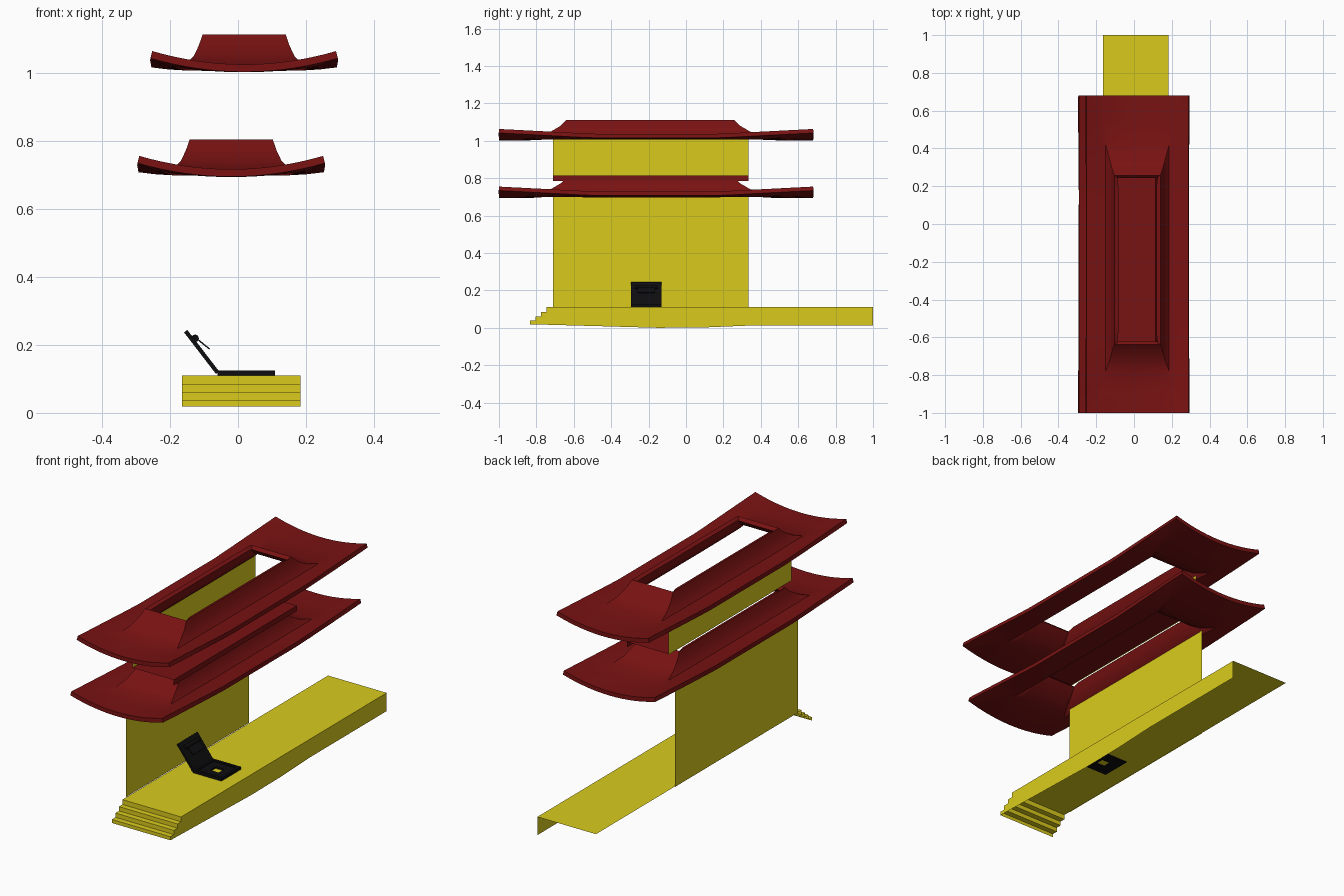
import bpy, math

if "Cube" in bpy.data.objects:
    bpy.data.objects.remove(bpy.data.objects["Cube"])


def material(name, rgb):
    m = bpy.data.materials.new(name)
    m.diffuse_color = (*rgb, 1)
    m.use_nodes = True
    m.node_tree.nodes["Principled BSDF"].inputs["Base Color"].default_value = m.diffuse_color
    return m


RED = material("red", (0.19, 0.006, 0.006))
YELLOW = material("yellow", (0.70, 0.60, 0.012))
BLACK = material("black", (0.004, 0.004, 0.005))


def mesh_object(name, verts, faces, mat):
    me = bpy.data.meshes.new(name)
    me.from_pydata(verts, [], faces)
    me.materials.append(mat)
    ob = bpy.data.objects.new(name, me)
    bpy.context.collection.objects.link(ob)
    return ob


def box(name, x, y, z, mat):
    v = [(a, b, c) for a in x for b in y for c in z]
    f = [(0, 1, 3, 2), (4, 6, 7, 5), (0, 4, 5, 1), (2, 3, 7, 6), (0, 2, 6, 4), (1, 5, 7, 3)]
    return mesh_object(name, v, f, mat)


def strip(name, profile, x, mat):
    """Sheet swept across x from a (y, z) profile."""
    v = [(a, p, q) for p, q in profile for a in x]
    f = [(2 * i, 2 * i + 1, 2 * i + 3, 2 * i + 2) for i in range(len(profile) - 1)]
    return mesh_object(name, v, f, mat)


# Roofs: rectangular rings running from the upturned eave to the open hump
N = 16
# half x, half y, centre y, z at end middles, z at side middles, z at corners
RINGS = [
    (0.270, 0.840, -0.160, 0.024, 0.037, 0.063),
    (0.220, 0.720, -0.170, 0.023, 0.031, 0.042),
    (0.168, 0.600, -0.180, 0.026, 0.026, 0.028),
    (0.148, 0.535, -0.190, 0.048, 0.048, 0.048),
    (0.133, 0.480, -0.190, 0.080, 0.080, 0.080),
    (0.122, 0.448, -0.190, 0.112, 0.112, 0.112),
]


def ring(hx, hy, cy, z_end, z_side, z_corner):
    pts = []
    corners = [(-1, -1), (1, -1), (1, 1), (-1, 1)]
    for s in range(4):
        a, b = corners[s], corners[(s + 1) % 4]
        for i in range(N):
            t = i / N
            u, w = a[0] + (b[0] - a[0]) * t, a[1] + (b[1] - a[1]) * t
            if s % 2 == 0:
                z = z_end + (z_corner - z_end) * u * u
            else:
                z = z_side + (z_corner - z_side) * max(0, (abs(w) - 0.4) / 0.6)
            pts.append((u * hx, cy + w * hy, z))
    return pts


def roof(name, cx, z0):
    verts, faces, n = [], [], 4 * N
    for r in RINGS:
        verts += ring(*r)
    for k in range(len(RINGS) - 1):
        for i in range(n):
            j = (i + 1) % n
            faces.append((k * n + i, k * n + j, (k + 1) * n + j, (k + 1) * n + i))
    ob = mesh_object(name, verts, faces, RED)
    ob.location = (cx, 0, z0)
    sol = ob.modifiers.new("thickness", "SOLIDIFY")
    sol.thickness = 0.022
    sol.offset = -1
    bpy.ops.object.select_all(action="DESELECT")
    ob.select_set(True)
    bpy.context.view_layer.objects.active = ob
    bpy.ops.object.modifier_apply(modifier="thickness")
    bpy.ops.object.shade_smooth_by_angle(angle=math.radians(35))


roof("upper_roof", 0.018, 1.0)
roof("lower_roof", -0.02, 0.692)

# Back walls of the two storeys (single sheets)
for name, x, z0, z1 in (("lower_wall", -0.168, 0.11, 0.72), ("upper_wall", -0.13, 0.81, 1.02)):
    mesh_object(name, [(x, -0.71, z0), (x, 0.335, z0), (x, 0.335, z1), (x, -0.71, z1)],
                [(0, 1, 2, 3)], YELLOW)

# Upper floor: sheet with a lip along the right side
mesh_object("upper_floor",
            [(-0.13, -0.71, 0.814), (0.115, -0.71, 0.814), (0.115, 0.335, 0.814),
             (-0.13, 0.335, 0.814), (0.115, -0.71, 0.785), (0.115, 0.335, 0.785)],
            [(0, 1, 2, 3), (1, 4, 5, 2)], RED)

# Platform: steps and deck as one sheet, plus a right side panel
steps = [(-0.835, 0.019), (-0.835, 0.038), (-0.805, 0.038), (-0.805, 0.061), (-0.775, 0.061),
         (-0.775, 0.084), (-0.745, 0.084), (-0.745, 0.11), (1.0, 0.11)]
strip("deck_and_steps", steps, (-0.165, 0.183), YELLOW)
bottom = [(1.0, 0.012), (0.34, 0.012), (0.1, 0.002), (-0.15, 0.0), (-0.4, 0.007)]
side = steps + bottom
mesh_object("platform_side", [(0.183, y, z) for y, z in side], [tuple(range(len(side)))], YELLOW)

# Open case: tray with raised rim and a small gap in its floor
X0, X1, Y0, Y1 = -0.06, 0.108, -0.295, -0.13
Z = (0.106, 0.118)
box("tray_floor_left", (X0, 0.0), (Y0, Y1), Z, BLACK)
box("tray_floor_right", (0.05, X1), (Y0, Y1), Z, BLACK)
box("tray_floor_front", (0.0, 0.05), (Y0, -0.235), Z, BLACK)
box("tray_floor_back", (0.0, 0.05), (-0.19, Y1), Z, BLACK)
R = (0.118, 0.125)
box("tray_rim_front", (X0, X1), (Y0, Y0 + 0.015), R, BLACK)
box("tray_rim_back", (X0, X1), (Y1 - 0.015, Y1), R, BLACK)
box("tray_rim_left", (X0, X0 + 0.015), (Y0 + 0.015, Y1 - 0.015), R, BLACK)
box("tray_rim_right", (X1 - 0.015, X1), (Y0 + 0.015, Y1 - 0.015), R, BLACK)

# Lid, tilted back from the hinge
lid = box("lid", (0, 0.154), (Y0, Y1), (-0.006, 0.006), BLACK)
lid.location = (X0, 0, 0.118)
lid.rotation_euler = (0, math.radians(180 + 52.5), 0)

# Roller and thin flap on the lid
bpy.ops.mesh.primitive_cylinder_add(vertices=16, radius=0.011, depth=0.12,
                                    location=(-0.126, -0.2125, 0.219),
                                    rotation=(math.pi / 2, 0, 0))
roller = bpy.context.object
roller.name = "lid_roller"
roller.data.materials.append(BLACK)
bpy.ops.object.shade_smooth_by_angle()
flap = box("lid_flap", (0, 0.055), (-0.26, -0.165), (-0.002, 0.002), BLACK)
flap.location = (-0.126, 0, 0.222)
flap.rotation_euler = (0, math.radians(39), 0)
